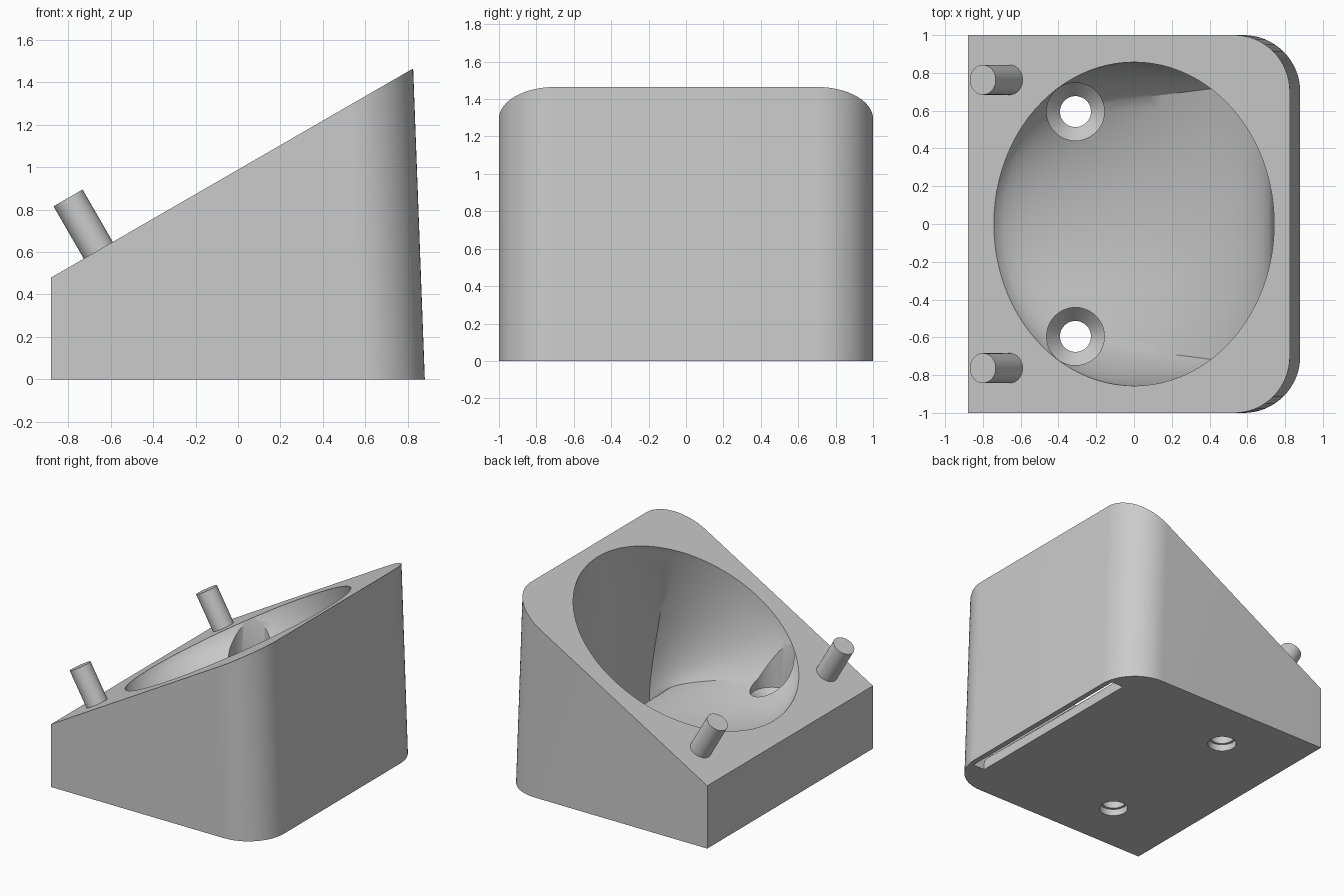
import bpy, bmesh
from math import sin, cos, pi, radians
from mathutils import Vector

cube = bpy.data.objects.get("Cube")
if cube:
    bpy.data.objects.remove(cube)

grey = bpy.data.materials.new("plain grey")
grey.use_nodes = True
grey.diffuse_color = (0.6, 0.6, 0.6, 1)
grey.node_tree.nodes["Principled BSDF"].inputs["Base Color"].default_value = (0.6, 0.6, 0.6, 1)

SLOPE = 0.5774                      # tilt of the top face
MID = 0.988                         # height of the top face at x = 0
LEAN = 0.0375                       # inward lean of the tall face
NORMAL = Vector((-0.5, 0, 0.866))   # direction the top face points


def loft(name, rings):
    """Closed solid skinned through rings of equal point count."""
    bm = bmesh.new()
    loops = [[bm.verts.new(p) for p in ring] for ring in rings]
    n = len(loops[0])
    for a, b in zip(loops, loops[1:]):
        for i in range(n):
            j = (i + 1) % n
            bm.faces.new((a[i], a[j], b[j], b[i]))
    bm.faces.new(loops[0])
    bm.faces.new(loops[-1])
    bmesh.ops.recalc_face_normals(bm, faces=bm.faces)
    mesh = bpy.data.meshes.new(name)
    bm.to_mesh(mesh)
    bm.free()
    mesh.materials.append(grey)
    ob = bpy.data.objects.new(name, mesh)
    bpy.context.collection.objects.link(ob)
    return ob


def activate(ob):
    bpy.ops.object.select_all(action="DESELECT")
    ob.select_set(True)
    bpy.context.view_layer.objects.active = ob


def cut(ob, cutter):
    cutter.hide_render = True
    mod = ob.modifiers.new("cut", "BOOLEAN")
    mod.operation = "DIFFERENCE"
    mod.solver = "EXACT"
    mod.object = cutter
    activate(ob)
    bpy.ops.object.modifier_apply(modifier=mod.name)
    bpy.data.objects.remove(cutter)


def circle(radius, z, n=48):
    return [Vector((radius * cos(2 * pi * i / n), radius * sin(2 * pi * i / n), z))
            for i in range(n)]


# Wedge body with two rounded vertical corners on the tall side
R = 0.3
STEPS = 16
outline = [(-0.88, -1, 0)]
for side in (-1, 1):
    for i in range(STEPS + 1):
        a = pi / 2 * (i / STEPS - (side < 0))
        outline.append((0.88 - R + R * cos(a), side * (1 - R) + R * sin(a), LEAN))
outline.append((-0.88, 1, 0))
base, top = [], []
for x, y, lean in outline:
    z = (MID + SLOPE * x) / (1 + SLOPE * lean)
    base.append((x, y, 0))
    top.append((x - lean * z, y, z))
body = loft("wedge_body", [base, top])

# Duct: round opening in the sloped face blending into a slot underneath
N = 96
rim, start, end, slot = [], [], [], []
for i in range(N):
    a = 2 * pi * i / N
    c, s = cos(a), sin(a)
    p = Vector((0.857 * 0.866 * c, 0.857 * s, MID + 0.857 * 0.5 * c))
    m = max(abs(c), abs(s))
    q = Vector((0.79 + 0.05 * c / m, 0.76 * s / m, 0.05))
    rim.append(p)
    start.append(p - NORMAL * (0.22 - 0.2 * max(0, c)))
    end.append(q + Vector((0, 0, 0.2)))
    slot.append(q)
rings = [[p + NORMAL * 0.1 for p in rim]]
for k in range(25):
    t = k / 24
    u = 1 - t
    rings.append([p * u**3 + b * (3 * u * u * t) + e * (3 * u * t * t) + q * t**3
                  for p, b, e, q in zip(rim, start, end, slot)])
rings.append([q - Vector((0, 0, 0.15)) for q in slot])
cut(body, loft("duct_cutter", rings))

# Countersunk screw holes
HOLE = [(0.1, -0.1), (0.1, 0.05), (0.082, 0.05), (0.082, 0.32), (0.153, 0.4), (0.153, 1.2)]
for side in (-1, 1):
    offset = Vector((-0.31, side * 0.595, 0))
    cut(body, loft("screw_hole_cutter",
                   [[p + offset for p in circle(r, z)] for r, z in HOLE]))

# Locating pegs standing square to the sloped face
parts = [body]
for side, label in ((-1, "front"), (1, "back")):
    peg = loft(label + "_peg", [circle(0.079, -0.05), circle(0.079, 0.285)])
    peg.location = (-0.658, side * 0.763, MID - SLOPE * 0.658)
    peg.rotation_euler = (0, -radians(30), 0)
    parts.append(peg)

for ob in parts:
    activate(ob)
    bpy.ops.object.shade_smooth_by_angle(angle=radians(30))
